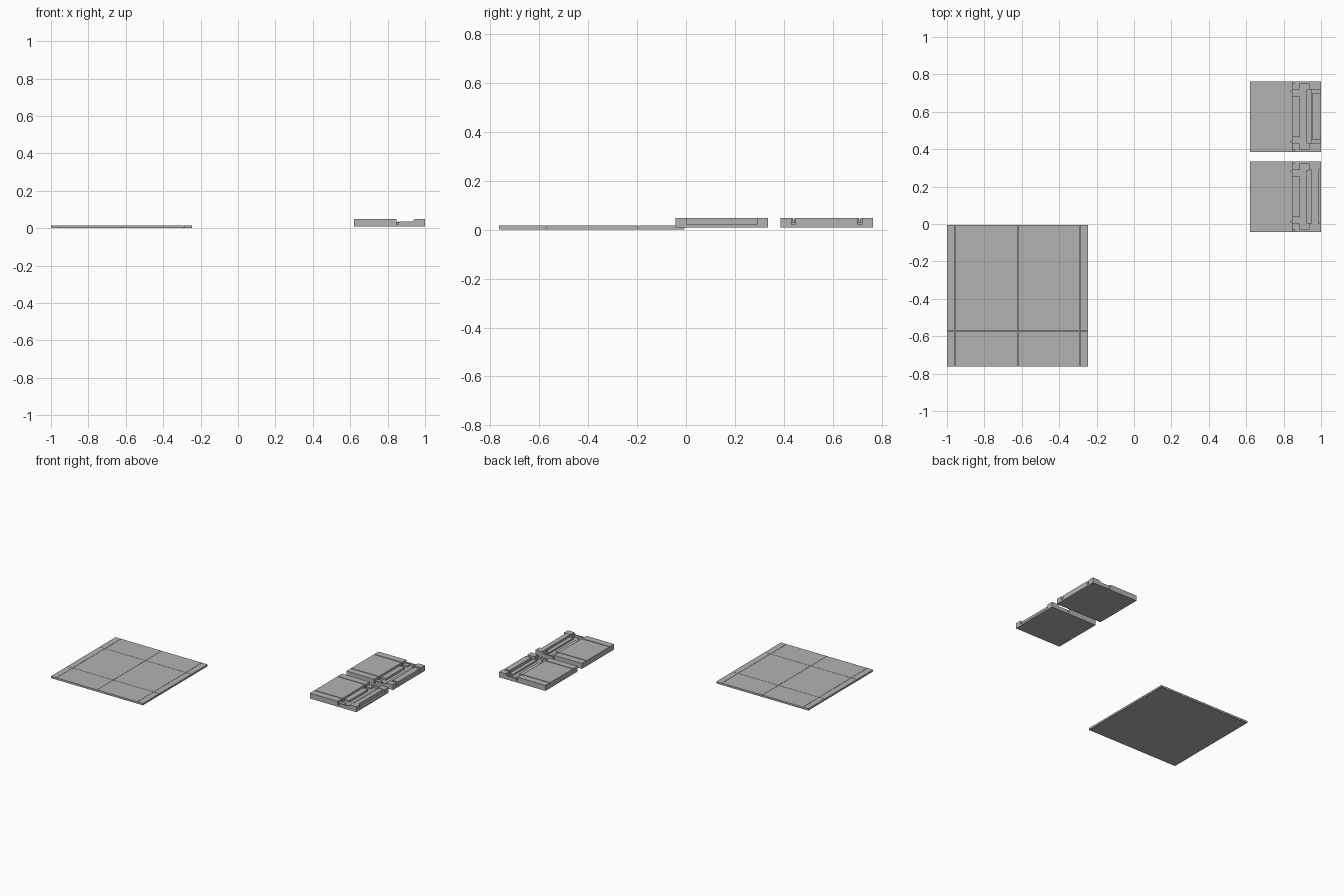
import bpy, bmesh

if "Cube" in bpy.data.objects:
    bpy.data.objects.remove(bpy.data.objects["Cube"])

gray = bpy.data.materials.new("plain gray")
gray.diffuse_color = (0.45, 0.45, 0.45, 1)
gray.use_nodes = True
gray.node_tree.nodes["Principled BSDF"].inputs["Base Color"].default_value = gray.diffuse_color


def make_part(name, boxes):
    """One object made of boxes given as (x0, x1, y0, y1, z0, z1)."""
    bm = bmesh.new()
    for x0, x1, y0, y1, z0, z1 in boxes:
        cube = bmesh.ops.create_cube(bm, size=1)["verts"]
        bmesh.ops.scale(bm, vec=(x1 - x0, y1 - y0, z1 - z0), verts=cube)
        bmesh.ops.translate(bm, vec=((x0 + x1) / 2, (y0 + y1) / 2, (z0 + z1) / 2), verts=cube)
    mesh = bpy.data.meshes.new(name)
    bm.to_mesh(mesh)
    bm.free()
    mesh.materials.append(gray)
    obj = bpy.data.objects.new(name, mesh)
    bpy.context.collection.objects.link(obj)
    return obj


# Thin square panel split by hairline joints
GAP = 0.001
xs = [-1.0, -0.955, -0.622, -0.291, -0.245]
ys = [-0.763, -0.573, -0.195, -0.006]
panels = []
for i, (x0, x1) in enumerate(zip(xs, xs[1:])):
    for j, (y0, y1) in enumerate(zip(ys, ys[1:])):
        panels.append((x0 + GAP * (i > 0), x1 - GAP * (i < 3),
                       y0 + GAP * (j > 0), y1 - GAP * (j < 2), 0.003, 0.0155))
make_part("floor_panel", panels)
make_part("panel_backing", [(-0.998, -0.247, -0.761, -0.008, 0.0, 0.006)])

# Two square blocks, each with a deck, a channel and an end rail
SIZE, BOTTOM, TOP = 0.377, 0.008, 0.048


def block(name, y0, open_rail):
    y1 = y0 + SIZE
    x0 = 1 - SIZE - 0.004

    def both_ends(xa, xb, a, b, za, zb):
        return [(xa, xb, y0 + a, y0 + b, za, zb), (xa, xb, y1 - b, y1 - a, za, zb)]

    make_part(name + "_base", [(x0, 1, y0, y1, BOTTOM, 0.02)])
    # Deck split by two narrow grooves
    make_part(name + "_deck",
              [(x0, 0.847, y0 + 0.056, y1 - 0.056, 0.02, TOP)]
              + both_ends(x0, 0.847, 0, 0.05, 0.02, TOP)
              + both_ends(x0, 0.84, 0.05, 0.056, 0.02, 0.04))
    # Low step in front of the deck and the channel sides
    make_part(name + "_step",
              [(0.847, 0.888, y0 + 0.08, y1 - 0.08, 0.02, 0.034)]
              + both_ends(0.858, 0.94, 0, 0.012, 0.02, 0.035)
              + both_ends(0.847, 0.885, 0.012, 0.045, 0.02, 0.03))
    # Corner posts
    make_part(name + "_corner_posts", both_ends(0.945, 1, 0, 0.045, 0.02, TOP)
              + both_ends(0.935, 0.945, 0, 0.045, 0.02, 0.041))
    # End rail with an inner ledge
    if open_rail:
        rail = [(0.955, 1, y0 + 0.062, y1 - 0.062, 0.02, 0.046)]
    else:
        rail = [(0.95, 0.986, y0 + 0.045, y1 - 0.045, 0.02, 0.046)]
    rail.append((0.922, 0.95, y0 + 0.045, y1 - 0.045, 0.02, 0.03))
    make_part(name + "_end_rail", rail)


block("front_block", -0.042, False)
block("back_block", 0.386, True)
